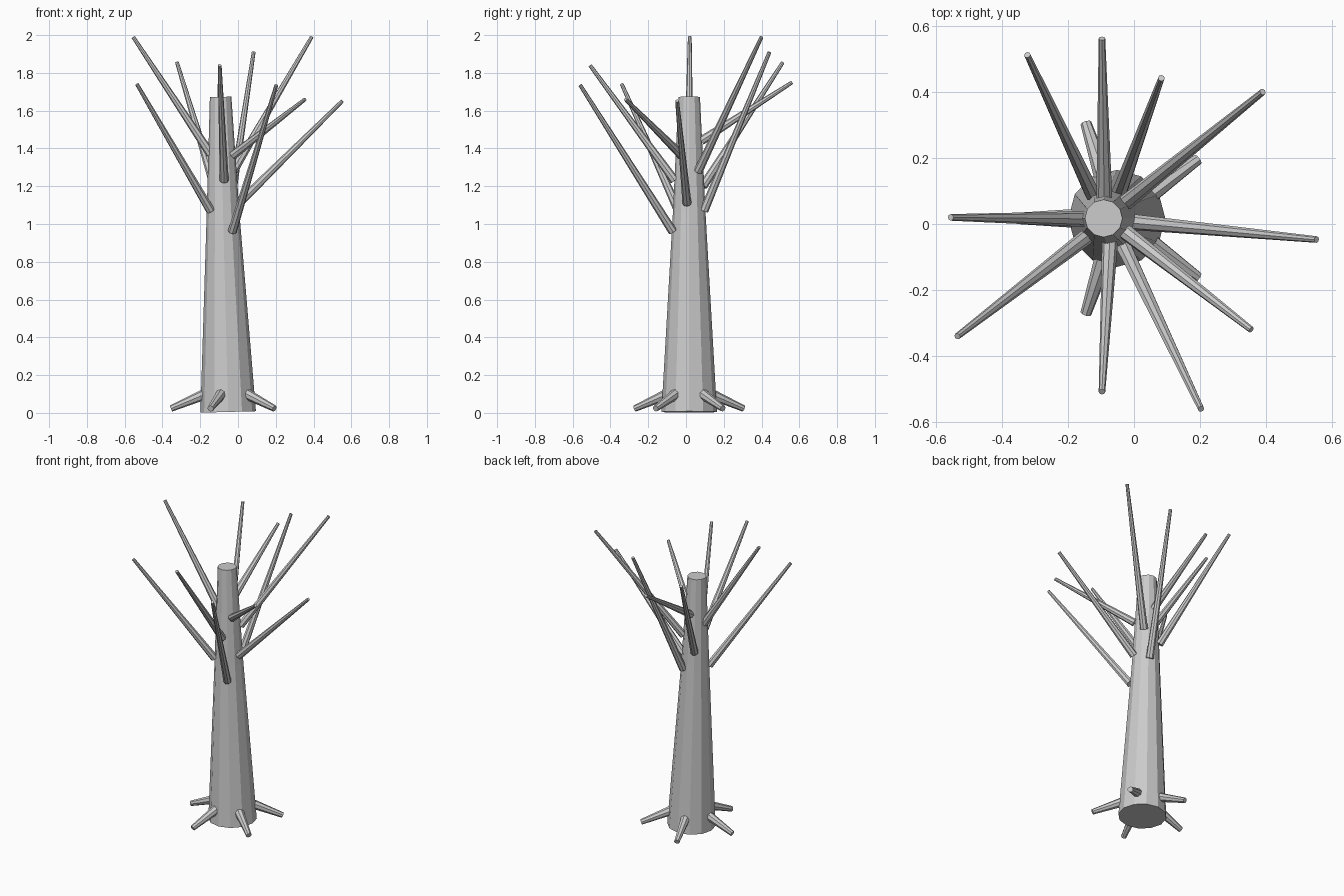
import bpy, bmesh
from math import cos, sin, pi, radians
from mathutils import Vector

cube = bpy.data.objects.get("Cube")
if cube:
    bpy.data.objects.remove(cube, do_unlink=True)

bark = bpy.data.materials.new("grey_bark")
bark.use_nodes = True
grey = (0.6, 0.6, 0.6, 1)
bark.diffuse_color = grey
bark.node_tree.nodes["Principled BSDF"].inputs["Base Color"].default_value = grey


def tapered_tube(name, path, radii, sides):
    """Capped tube through the path points, each ring square to the path."""
    pts = [Vector(p) for p in path]
    bm = bmesh.new()
    rings = []
    for i, (p, r) in enumerate(zip(pts, radii)):
        axis = (pts[min(i + 1, len(pts) - 1)] - pts[max(i - 1, 0)]).normalized()
        u = (Vector((1, 0, 0)) - axis * axis.x).normalized()
        v = axis.cross(u)
        angles = [2 * pi * k / sides for k in range(sides)]
        rings.append([bm.verts.new(p + (u * cos(a) + v * sin(a)) * r) for a in angles])
    for low, high in zip(rings, rings[1:]):
        for k in range(sides):
            n = (k + 1) % sides
            bm.faces.new((low[k], low[n], high[n], high[k]))
    bm.faces.new(rings[0][::-1])
    bm.faces.new(rings[-1])
    mesh = bpy.data.meshes.new(name)
    bm.to_mesh(mesh)
    bm.free()
    mesh.materials.append(bark)
    obj = bpy.data.objects.new(name, mesh)
    bpy.context.collection.objects.link(obj)
    return obj


# Trunk, leaning slightly to one side
foot = Vector((-0.052, 0.017, 0.005))
tapered_tube("trunk", [foot, (-0.079, 0.017, 1.05), (-0.092, 0.017, 1.673)],
             [0.147, 0.087, 0.057], 12)

# Branches: start on the trunk, end at the tip
branches = [
    ((-0.125, 0.09, 1.20), (-0.323, 0.512, 1.855)),
    ((-0.09, 0.08, 1.44), (-0.097, 0.562, 1.75)),
    ((-0.045, 0.095, 1.07), (0.083, 0.442, 1.91)),
    ((-0.025, 0.065, 1.28), (0.39, 0.40, 1.99)),
    ((0.005, 0.005, 1.11), (0.553, -0.047, 1.652)),
    ((-0.025, -0.025, 1.365), (0.355, -0.32, 1.66)),
    ((-0.03, -0.07, 0.96), (0.203, -0.56, 1.735)),
    ((-0.073, -0.06, 1.23), (-0.097, -0.508, 1.84)),
    ((-0.145, -0.04, 1.07), (-0.535, -0.34, 1.74)),
    ((-0.145, 0.015, 1.37), (-0.555, 0.02, 1.99)),
]
for i, (start, tip) in enumerate(branches, 1):
    tapered_tube(f"branch_{i}", [start, tip], [0.024, 0.010], 8)

# Five roots spread evenly around the foot
for i in range(5):
    a = radians(36 + 72 * i)
    out = Vector((cos(a), sin(a), 0))
    tapered_tube(f"root_{i + 1}",
                 [foot + out * 0.12 + Vector((0, 0, 0.095)),
                  foot + out * 0.303 + Vector((0, 0, 0.018))],
                 [0.029, 0.017], 8)
